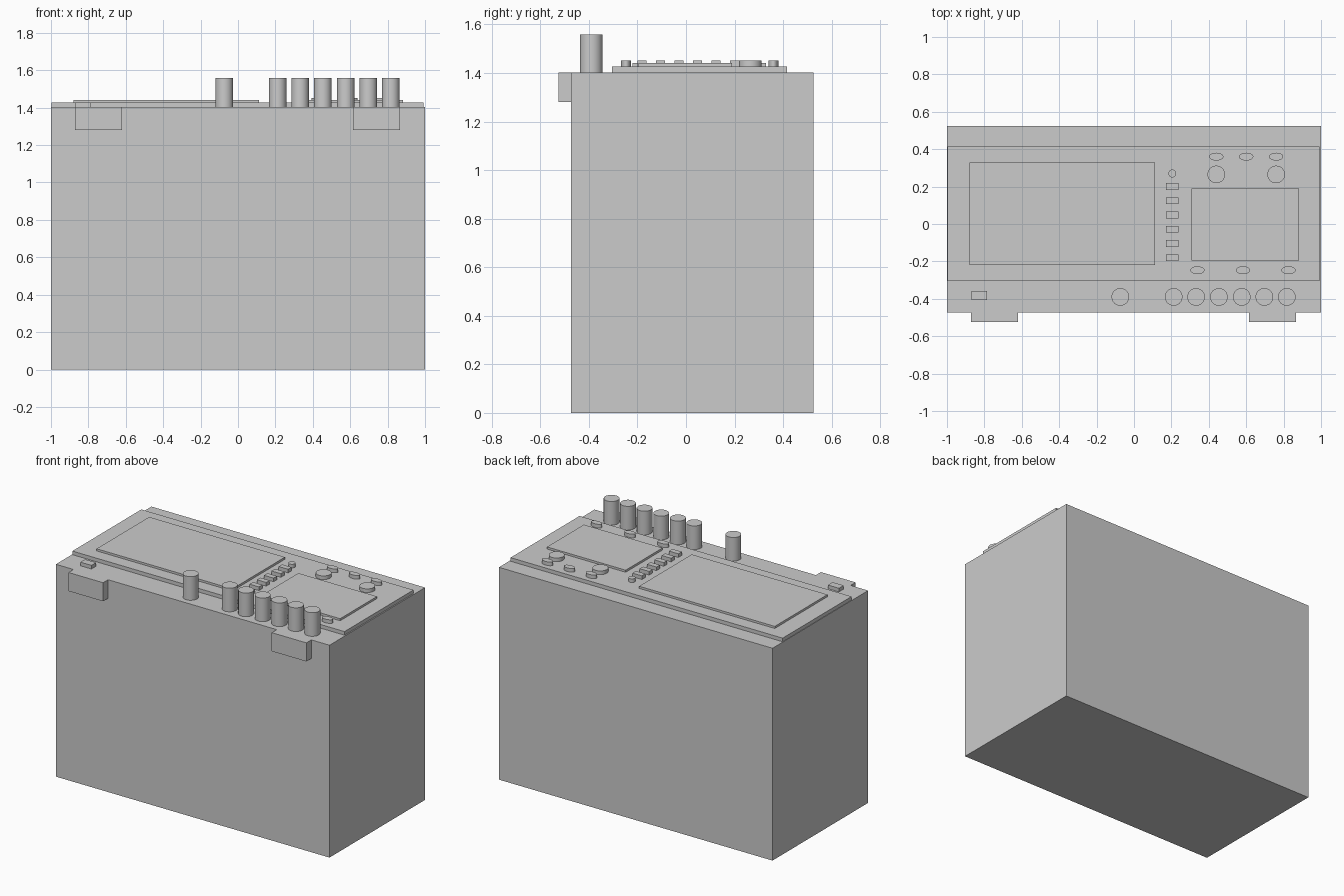
import bpy

if "Cube" in bpy.data.objects:
    bpy.data.objects.remove(bpy.data.objects["Cube"])


def box(name, x0, x1, y0, y1, z0, z1):
    bpy.ops.mesh.primitive_cube_add(size=1, location=((x0 + x1) / 2, (y0 + y1) / 2, (z0 + z1) / 2))
    ob = bpy.context.object
    ob.name = name
    ob.scale = (x1 - x0, y1 - y0, z1 - z0)
    bpy.ops.object.transform_apply(location=False, rotation=False, scale=True)
    return ob


def disc(name, x, y, rx, ry, z0, z1):
    bpy.ops.mesh.primitive_cylinder_add(vertices=32, radius=1, depth=1, location=(x, y, (z0 + z1) / 2))
    ob = bpy.context.object
    ob.name = name
    ob.scale = (rx, ry, z1 - z0)
    bpy.ops.object.transform_apply(location=False, rotation=False, scale=True)
    bpy.ops.object.shade_smooth_by_angle()
    return ob


TOP, PANEL, SCREEN, BUTTON = 1.403, 1.427, 1.441, 1.451

# Cabinet, with the two front tabs joined to its top edge
body = box("cabinet_body", -1, 1, -0.473, 0.525, 0, TOP)
for side, x in (("left", -0.872), ("right", 0.614)):
    tab = box("front_tab_" + side, x, x + 0.253, -0.525, -0.4, 1.28, TOP)
    tab.hide_render = True
    tab.hide_set(True)
    union = body.modifiers.new("join_" + side, "BOOLEAN")
    union.operation = "UNION"
    union.solver = "EXACT"
    union.object = tab

# Control panel and its two raised plates
box("control_panel", -0.997, 0.992, -0.305, 0.415, TOP, PANEL)
box("main_screen", -0.88, 0.112, -0.22, 0.33, PANEL, SCREEN)
box("side_plate", 0.308, 0.883, -0.195, 0.19, PANEL, SCREEN)

# Switch on the front strip
box("power_switch", -0.868, -0.787, -0.406, -0.357, TOP, PANEL)

# Tall knobs on the front strip
for i, x in enumerate((-0.073, 0.212, 0.332, 0.454, 0.576, 0.697, 0.817)):
    disc(f"knob_{i + 1}", x, -0.39, 0.047, 0.047, TOP, 1.559)

# Column of rectangular buttons with a round one above
for i in range(6):
    y = 0.2 - i * 0.0762
    box(f"menu_button_{i + 1}", 0.17, 0.239, y - 0.018, y + 0.018, PANEL, BUTTON)
disc("round_button", 0.205, 0.27, 0.021, 0.021, PANEL, BUTTON)

# Dials above the side plate
for i, x in enumerate((0.44, 0.76)):
    disc(f"dial_{i + 1}", x, 0.265, 0.047, 0.047, PANEL, BUTTON)

# Oval buttons behind and in front of the side plate
for row, y, xs in (("back", 0.36, (0.44, 0.6, 0.76)), ("front", -0.247, (0.339, 0.583, 0.826))):
    for i, x in enumerate(xs):
        disc(f"oval_button_{row}_{i + 1}", x, y, 0.038, 0.021, PANEL, BUTTON)
